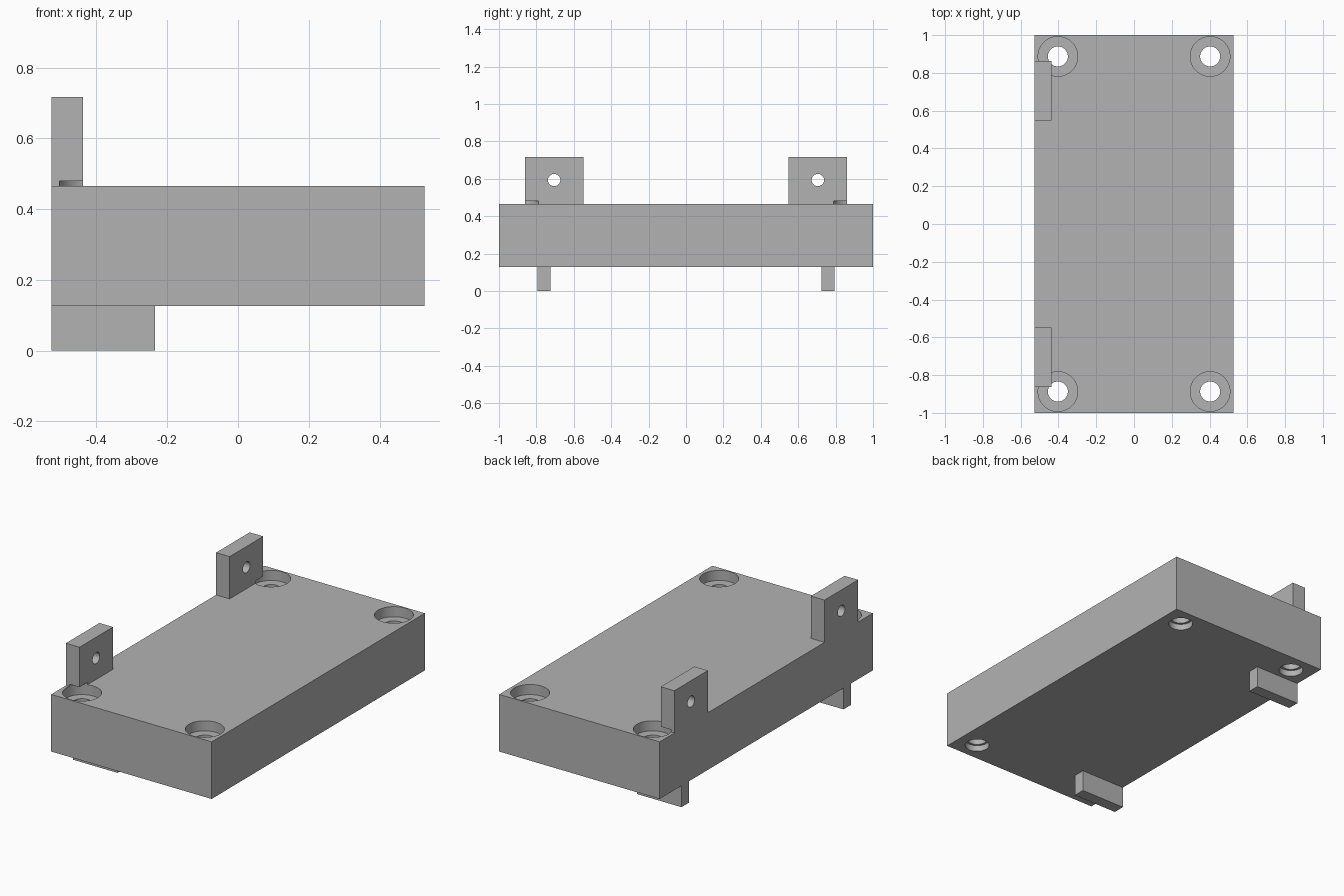
import bpy
import bmesh
import math
from mathutils import Matrix, Vector

if "Cube" in bpy.data.objects:
    bpy.data.objects.remove(bpy.data.objects["Cube"], do_unlink=True)

# Single grey material
grey = bpy.data.materials.new("plain grey")
grey.use_nodes = True
grey.diffuse_color = (0.45, 0.45, 0.45, 1)
grey.node_tree.nodes["Principled BSDF"].inputs["Base Color"].default_value = (0.45, 0.45, 0.45, 1)

HALF_W, HALF_L = 0.527, 1.0
BASE, DECK, TOP = 0.127, 0.466, 0.717
SEGMENTS = 64


def make_object(name, bm):
    bmesh.ops.recalc_face_normals(bm, faces=bm.faces)
    mesh = bpy.data.meshes.new(name)
    bm.to_mesh(mesh)
    bm.free()
    mesh.materials.append(grey)
    obj = bpy.data.objects.new(name, mesh)
    bpy.context.collection.objects.link(obj)
    return obj


def box(name, low, high):
    low, high = Vector(low), Vector(high)
    bm = bmesh.new()
    place = Matrix.Translation((low + high) / 2) @ Matrix.Diagonal((high - low).to_4d())
    bmesh.ops.create_cube(bm, size=1, matrix=place)
    return make_object(name, bm)


def add_lathe(bm, profile, matrix):
    """Closed solid turned from (radius, height) points about local z."""
    rings = []
    for radius, height in profile:
        ring = []
        for i in range(SEGMENTS):
            a = math.tau * i / SEGMENTS
            ring.append(bm.verts.new(matrix @ Vector((radius * math.cos(a), radius * math.sin(a), height))))
        rings.append(ring)
    for lower, upper in zip(rings, rings[1:]):
        for i in range(SEGMENTS):
            j = (i + 1) % SEGMENTS
            bm.faces.new((lower[i], lower[j], upper[j], upper[i]))
    bm.faces.new(rings[0][::-1])
    bm.faces.new(rings[-1])


def cut(obj, cutter):
    mod = obj.modifiers.new("cut", "BOOLEAN")
    mod.operation = "DIFFERENCE"
    mod.solver = "EXACT"
    mod.object = cutter


# Stepped screw hole cutter: lower recess, shank, head recess
screw_profile = [(0.067, 0.08), (0.067, BASE + 0.036), (0.053, BASE + 0.036),
                 (0.053, DECK - 0.06), (0.105, DECK - 0.06), (0.105, DECK + 0.014)]
bm = bmesh.new()
for sx in (-1, 1):
    for sy in (-1, 1):
        add_lathe(bm, screw_profile, Matrix.Translation((sx * 0.403, sy * 0.887, 0)))
screw_cutter = make_object("screw_hole_cutter", bm)

# Sideways pin hole cutter for the upright tabs
bm = bmesh.new()
for sy in (-1, 1):
    turn = Matrix.Translation((-0.48, sy * 0.705, 0.593)) @ Matrix.Rotation(math.pi / 2, 4, "Y")
    add_lathe(bm, [(0.033, -0.1), (0.033, 0.1)], turn)
pin_cutter = make_object("pin_hole_cutter", bm)

# Main block
block = box("base_block", (-HALF_W, -HALF_L, BASE), (HALF_W, HALF_L, DECK))
cut(block, screw_cutter)
parts = [block]

# Upright tabs above and short feet below, along the right edge
for side, sy in (("front", -1), ("back", 1)):
    y0, y1 = sorted((sy * 0.547, sy * 0.862))
    tab = box(side + "_tab", (-HALF_W, y0, DECK), (-0.438, y1, TOP))
    cut(tab, screw_cutter)
    cut(tab, pin_cutter)
    y0, y1 = sorted((sy * 0.725, sy * 0.795))
    foot = box(side + "_foot", (-HALF_W, y0, 0), (-0.235, y1, BASE))
    parts += [tab, foot]

# Apply the cuts, then drop the cutters
bpy.context.view_layer.update()
depsgraph = bpy.context.evaluated_depsgraph_get()
finished = [bpy.data.meshes.new_from_object(p.evaluated_get(depsgraph)) for p in parts]
for part, mesh in zip(parts, finished):
    part.modifiers.clear()
    part.data = mesh
    mesh.name = part.name
for cutter in (screw_cutter, pin_cutter):
    bpy.data.objects.remove(cutter, do_unlink=True)

# Smooth hole walls with crisp edges
bpy.ops.object.select_all(action="DESELECT")
for part in parts:
    part.select_set(True)
bpy.context.view_layer.objects.active = block
bpy.ops.object.shade_smooth_by_angle(angle=math.radians(30))
